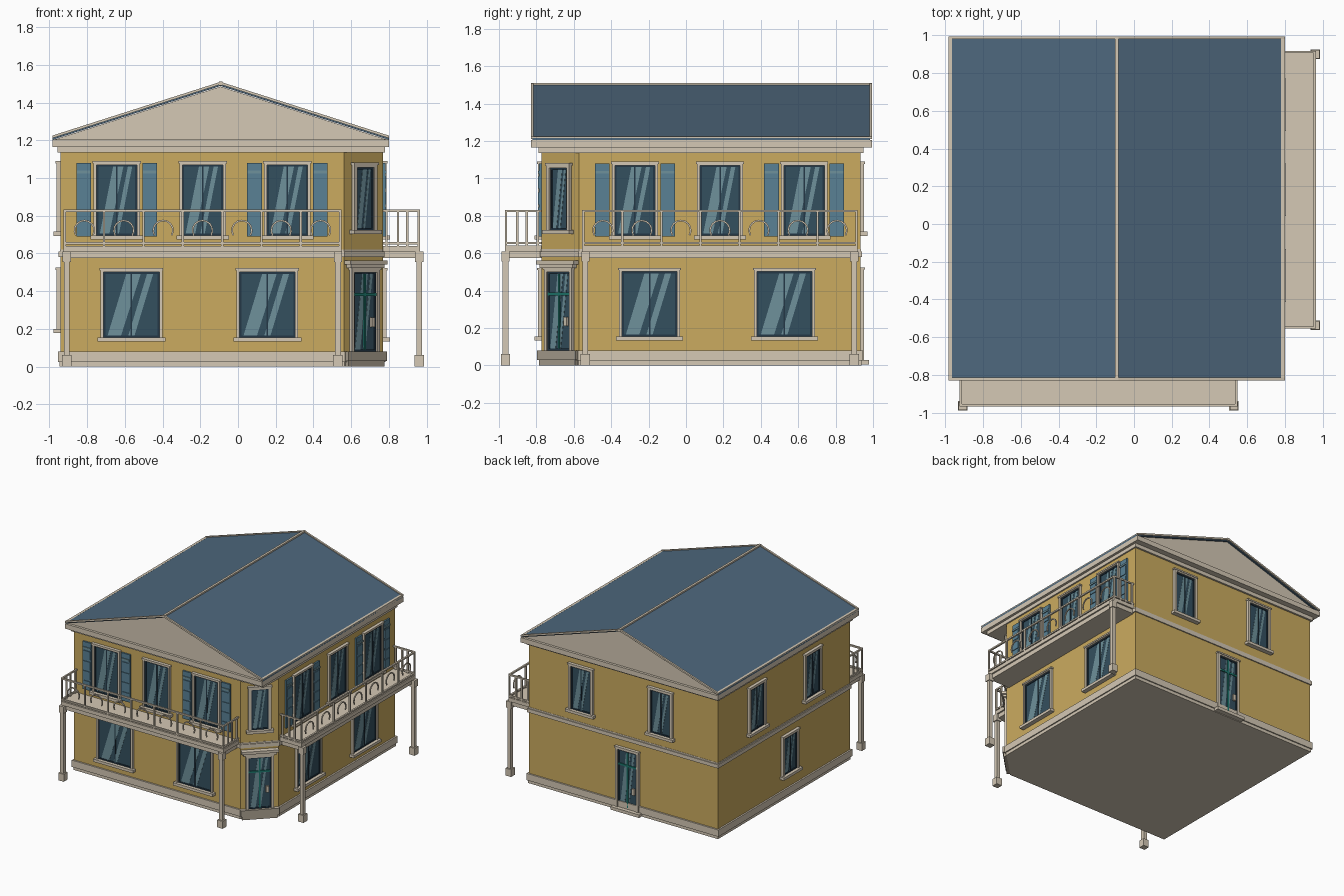
import bpy, bmesh, math
from mathutils import Vector

if "Cube" in bpy.data.objects:
    bpy.data.objects.remove(bpy.data.objects["Cube"])

COL = {
    "wall": (0.60, 0.41, 0.115), "trim": (0.66, 0.58, 0.46), "roof": (0.077, 0.138, 0.205),
    "shutter": (0.10, 0.22, 0.30), "glass": (0.034, 0.08, 0.114), "glint": (0.156, 0.283, 0.328),
    "dark": (0.017, 0.038, 0.061), "teal": (0.013, 0.188, 0.156), "stone": (0.42, 0.37, 0.29),
}
MATS = {}
for key, c in COL.items():
    MATS[key] = bpy.data.materials.new(key)
    MATS[key].diffuse_color = (*c, 1)

# wall extents and the cut-off corner
X0, X1, Y0, Y1, XC, YC = -0.942, 0.768, -0.772, 0.933, 0.562, -0.572
R = math.sqrt(0.5)
# frames: origin and direction along the wall; outward = along x up
FRAMES = {
    "plan": ((0, 0), (1, 0)), "front": ((0, Y0), (1, 0)), "right": ((X1, 0.37), (0, 1)),
    "back": ((0, Y1), (-1, 0)), "left": ((X0, 0), (0, -1)),
    "corner": (((X1 + XC) / 2, (Y0 + YC) / 2), (R, R)),
}


class Part:
    """One object collected from prisms placed in a wall frame (u along, z up, d outward)."""
    def __init__(self, name, frame="plan"):
        self.name, self.bm, self.slots = name, bmesh.new(), []
        o, u = FRAMES[frame]
        self.o, self.u = Vector((*o, 0)), Vector((*u, 0))
        self.n = self.u.cross(Vector((0, 0, 1)))

    def extrude(self, a, b, mat):
        if mat not in self.slots:
            self.slots.append(mat)
        va, vb = [[self.bm.verts.new(p) for p in ring] for ring in (a, b)]
        n = len(va)
        faces = [self.bm.faces.new(va), self.bm.faces.new(vb[::-1])]
        faces += [self.bm.faces.new((va[i], vb[i], vb[(i + 1) % n], va[(i + 1) % n])) for i in range(n)]
        for f in faces:
            f.material_index = self.slots.index(mat)

    def prism(self, pts, d0, d1, mat):
        ring = lambda d: [self.o + self.u * u + self.n * d + Vector((0, 0, z)) for u, z in pts]
        self.extrude(ring(d0), ring(d1), mat)

    def box(self, u0, u1, z0, z1, d0, d1, mat="trim"):
        self.prism([(u0, z0), (u1, z0), (u1, z1), (u0, z1)], d0, d1, mat)

    def done(self):
        bmesh.ops.recalc_face_normals(self.bm, faces=self.bm.faces)
        me = bpy.data.meshes.new(self.name)
        self.bm.to_mesh(me)
        self.bm.free()
        for m in self.slots:
            me.materials.append(MATS[m])
        bpy.context.collection.objects.link(bpy.data.objects.new(self.name, me))


def storey(name, z0, z1, out, mat):
    """Slab following the house outline with its cut corner."""
    k = out * math.tan(math.pi / 8)
    pts = [(X0 - out, Y0 - out), (XC + k, Y0 - out), (X1 + out, YC - k), (X1 + out, Y1 + out), (X0 - out, Y1 + out)]
    p = Part(name)
    p.extrude([(x, y, z0) for x, y in pts], [(x, y, z1) for x, y in pts], mat)
    p.done()


def surround(p, c, w, z0, z1, t):
    """Frame of thickness t round an opening, glass, dark sash and glints."""
    a, b = c - w / 2, c + w / 2
    p.box(a - t, a, z0, z1 + t, 0, 0.02)
    p.box(b, b + t, z0, z1 + t, 0, 0.02)
    p.box(a, b, z1, z1 + t, 0, 0.02)
    p.box(a - t - 0.005, b + t + 0.005, z1 + t - 0.008, z1 + t + 0.004, 0, 0.025)
    p.box(a, b, z0, z1, 0, 0.005, "glass")
    s = 0.01
    for u0, u1, e0, e1 in ((a, a + s, z0, z1), (b - s, b, z0, z1),
                           (a + s, b - s, z0, z0 + s), (a + s, b - s, z1 - s, z1)):
        p.box(u0, u1, e0, e1, 0, 0.011, "dark")
    lo, hi, iw = z0 + s, z1 - s, w - 2 * s
    for t0, t1, b0, b1 in ((0.40, 0.68, 0.04, 0.30), (0.80, 0.92, 0.44, 0.56)):
        p.prism([(a + s + b0 * iw, lo), (a + s + b1 * iw, lo), (a + s + t1 * iw, hi), (a + s + t0 * iw, hi)],
                0.004, 0.0065, "glint")


def window(name, frame, c, w, z0, z1, t=0.016, split=True):
    p = Part(name, frame)
    surround(p, c, w, z0, z1, t)
    if split:
        p.box(c - 0.004, c + 0.004, z0, z1, 0, 0.011, "dark")
    p.box(c - w / 2 - t - 0.016, c + w / 2 + t + 0.016, z0 - 0.022, z0, 0, 0.037)
    p.done()


def door(name, frame, c, w, z0, z1):
    p = Part(name, frame)
    surround(p, c, w, z0, z1, 0.02)
    p.box(c - 0.006, c + 0.006, z0 + 0.01, z1 - 0.01, 0, 0.013, "teal")
    p.box(c - w / 2, c + w / 2, z1 - 0.125, z1 - 0.11, 0, 0.013, "teal")
    p.box(c + w * 0.27, c + w * 0.40, z0 + 0.13, z0 + 0.18, 0, 0.02)
    p.done()


def shutter(name, frame, c):
    p = Part(name, frame)
    p.box(c - 0.039, c + 0.039, 0.69, 1.08, 0, 0.013, "shutter")
    for z in (0.70, 0.78, 0.86, 0.945):
        p.box(c - 0.033, c + 0.033, z, z + 0.065, 0.01, 0.018, "shutter")
    p.box(c - 0.036, c + 0.036, 1.025, 1.04, 0.01, 0.02, "glint")
    p.done()


def balcony(side):
    a, b, d = -0.925, 0.548, 0.197
    p = Part(side + "_balcony_floor", side)
    p.box(a, b, 0.61, 0.64, 0, d)
    p.box(a + 0.012, b - 0.012, 0.575, 0.61, 0, d - 0.012)
    p.done()
    p = Part(side + "_balcony_posts", side)
    for c in (-0.908, 0.530):
        for h, z0, z1 in ((0.025, 0, 0.06), (0.015, 0.06, 0.555), (0.022, 0.555, 0.61)):
            p.box(c - h, c + h, z0, z1, 0.193 - h, 0.193 + h)
    p.done()
    # railing: rails, bars and a scroll in every bay
    p = Part(side + "_balcony_railing", side)
    e = 0.006
    for z in (0.648, 0.82):
        p.box(a, b, z, z + 0.012, d - 0.014, d)
        for u in (a, b - 2 * e):
            p.box(u, u + 2 * e, z, z + 0.012, 0, d - 0.014)
    bay = (b - a - 2 * e) / 7
    for i in range(8):
        u = a + e + i * bay
        p.box(u - e, u + e, 0.64, 0.83, d - 0.013, d - 0.001)
        if i < 7:
            arc = [math.radians(-30 + 24 * k) for k in range(11)]
            pts = [(u + bay / 2 + r * math.cos(t), 0.722 + r * math.sin(t))
                   for r, ts in ((0.057, arc), (0.048, arc[::-1])) for t in ts]
            p.prism(pts, d - 0.011, d - 0.003, "trim")
    for u in (a, b - 2 * e):
        for dd in (0.02, 0.08, 0.13):
            p.box(u, u + 2 * e, 0.64, 0.825, dd - e, dd + e)
    p.done()


# walls, plinth and storey bands
storey("plinth_foot", 0, 0.025, 0.004, "trim")
storey("plinth", 0.025, 0.08, 0.013, "trim")
storey("lower_walls", 0.08, 0.58, 0, "wall")
storey("storey_band", 0.58, 0.61, 0.009, "trim")
storey("storey_groove", 0.61, 0.622, 0.002, "trim")
storey("upper_walls", 0.622, 1.14, 0, "wall")

# front and right sides share one layout
for side in ("front", "right"):
    for i, c in enumerate((-0.565, 0.156)):
        window(f"{side}_lower_window_{i}", side, c, 0.295, 0.155, 0.502)
    for i, c in enumerate((-0.643, -0.188, 0.262)):
        window(f"{side}_upper_window_{i}", side, c, 0.215, 0.695, 1.07)
        if i != 1:
            for k in (-1, 1):
                shutter(f"{side}_shutter_{i}_{k + 1}", side, c + k * 0.175)
    balcony(side)

# plain back and left sides
for i, c in enumerate((-0.29, 0.43)):
    window(f"back_window_{i}", "back", c, 0.18, 0.715, 1.065, 0.02)
for i, c in enumerate((-0.44, 0.28)):
    window(f"left_upper_window_{i}", "left", c, 0.18, 0.715, 1.065, 0.02)
window("left_lower_window", "left", -0.01, 0.17, 0.20, 0.50, 0.02)
door("back_door", "back", 0.13, 0.17, 0.03, 0.50)
p = Part("back_step", "back")
p.box(0.0, 0.26, 0.005, 0.03, 0, 0.045)
p.done()

# cut corner: entrance below, window above
door("corner_door", "corner", 0, 0.17, 0.08, 0.50)
window("corner_window", "corner", 0, 0.13, 0.725, 1.055, 0.022, False)
p = Part("corner_step", "corner")
p.box(-0.135, 0.135, 0, 0.03, 0, 0.025, "stone")
p.box(-0.145, 0.145, 0.03, 0.08, 0, 0.032, "stone")
p.done()
p = Part("corner_door_hood", "corner")
p.box(-0.125, 0.125, 0.522, 0.54, 0, 0.032)
p.box(-0.14, 0.14, 0.54, 0.562, 0, 0.042)
p.done()

# cornice
p = Part("cornice")
p.box(-0.957, 0.780, 1.135, 1.165, -0.948, 0.788)
p.box(-0.985, 0.80, 1.165, 1.205, -0.995, 0.83)
p.done()

# gable roof with rake, eave and ridge trim
XR, E0, E1 = -0.0925, -0.985, 0.80
p = Part("pediment")
p.prism([(E0 + 0.015, 1.205), (E1 - 0.015, 1.205), (XR, 1.485)], -0.975, 0.81, "trim")
p.done()
slabs, trim = Part("roof_slopes"), Part("roof_trim")
for e, s in ((E0, 1), (E1, -1)):
    band = lambda lo, hi: [(e, 1.215 + lo), (XR, 1.50 + lo), (XR, 1.50 + hi), (e, 1.215 + hi)]
    slabs.prism(band(-0.012, 0.002), -0.985, 0.82, "roof")
    for d in (-0.995, 0.815):
        trim.prism(band(-0.004, 0.01), d, d + 0.015, "trim")
    trim.box(min(e, e + s * 0.02), max(e, e + s * 0.02), 1.203, 1.224, -0.985, 0.82)
trim.box(XR - 0.009, XR + 0.009, 1.49, 1.511, -0.995, 0.83)
slabs.done()
trim.done()

for m in bpy.data.materials:
    if m.users and not m.is_grease_pencil:
        m.use_nodes = True
        m.node_tree.nodes["Principled BSDF"].inputs["Base Color"].default_value = m.diffuse_color
